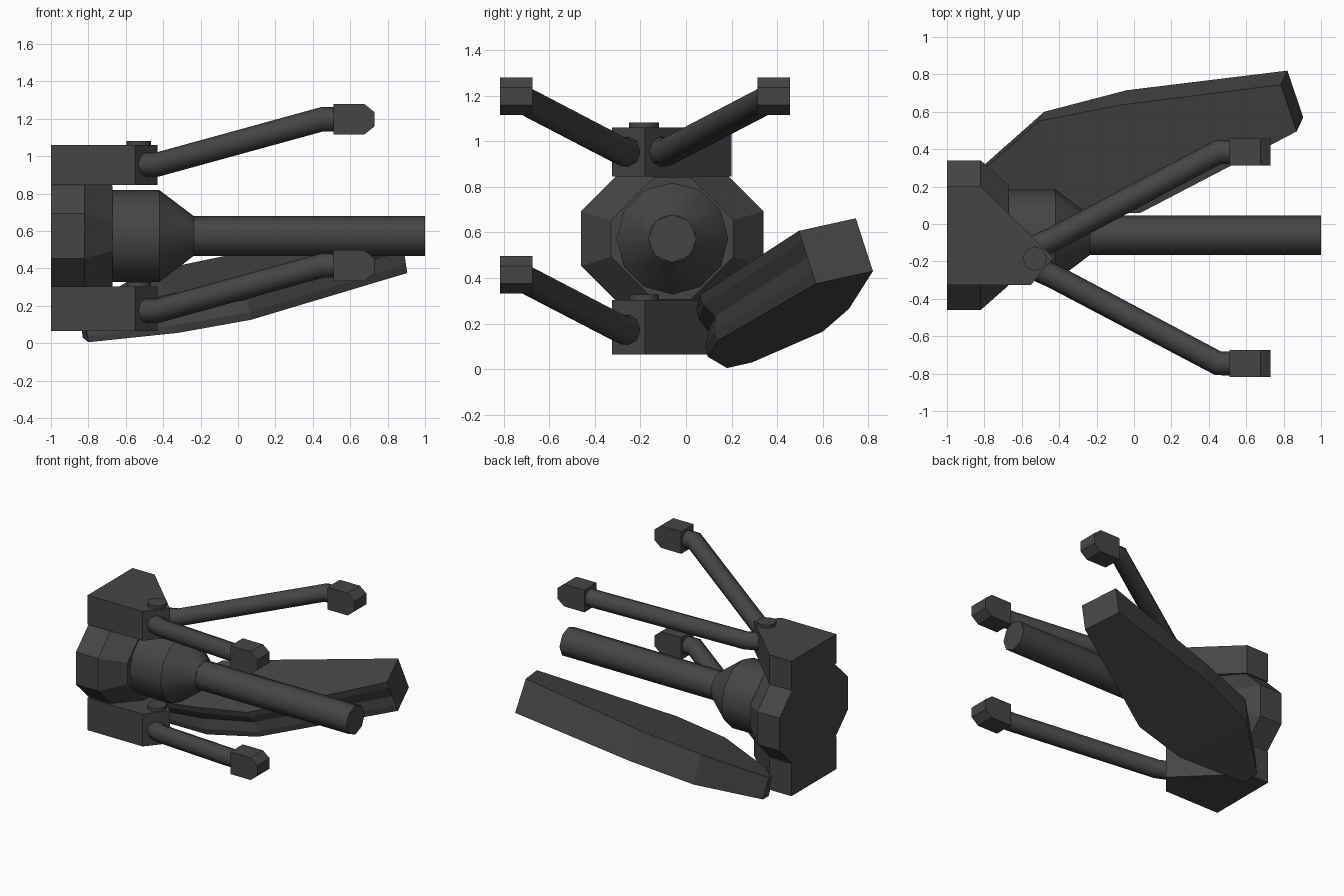
import bpy, math
from mathutils import Vector

cube = bpy.data.objects.get("Cube")
if cube:
    bpy.data.objects.remove(cube, do_unlink=True)

metal = bpy.data.materials.new("dark_grey_metal")
metal.use_nodes = True
metal.diffuse_color = (0.06, 0.06, 0.06, 1)
metal.node_tree.nodes["Principled BSDF"].inputs["Base Color"].default_value = (0.06, 0.06, 0.06, 1)

CY, CZ = -0.06, 0.573      # gun axis
PIVOT_Y = -0.18            # arm mirror line
DROP = 0.782               # lower mount offset


def loft(name, rings, smooth=None):
    """Skin matching rings of points and cap both ends."""
    n = len(rings[0])
    verts = [tuple(p) for ring in rings for p in ring]
    faces = [list(range(n)), list(range((len(rings) - 1) * n, len(rings) * n))]
    for r in range(len(rings) - 1):
        for i in range(n):
            j = (i + 1) % n
            faces.append([r * n + i, r * n + j, (r + 1) * n + j, (r + 1) * n + i])
    mesh = bpy.data.meshes.new(name)
    mesh.from_pydata(verts, [], faces)
    mesh.materials.append(metal)
    obj = bpy.data.objects.new(name, mesh)
    bpy.context.collection.objects.link(obj)
    bpy.ops.object.select_all(action='DESELECT')
    obj.select_set(True)
    bpy.context.view_layer.objects.active = obj
    bpy.ops.object.mode_set(mode='EDIT')
    bpy.ops.mesh.select_all(action='SELECT')
    bpy.ops.mesh.normals_make_consistent(inside=False)
    bpy.ops.object.mode_set(mode='OBJECT')
    if smooth:
        bpy.ops.object.shade_smooth_by_angle(angle=math.radians(smooth))
    return obj


def circle_x(x, r, n):
    return [(x, CY + r * math.cos(math.tau * i / n), CZ + r * math.sin(math.tau * i / n))
            for i in range(n)]


def prism_z(name, outline, z0, z1, smooth=None):
    loft(name, [[(x, y, z) for x, y in outline] for z in (z0, z1)], smooth)


# Octagonal base with a chamfered front
OCT = [(0.4, -0.12), (0.4, 0.12), (0.12, 0.4), (-0.12, 0.4),
       (-0.4, 0.12), (-0.4, -0.12), (-0.12, -0.4), (0.12, -0.4)]
loft("base", [[(x, CY + y * s, CZ + z * s) for y, z in OCT]
              for x, s in ((-1, 1), (-0.82, 1), (-0.67, 0.67))])

# Gun housing and barrel
loft("gun_housing", [circle_x(x, r, 12) for x, r in
                     ((-0.72, 0.245), (-0.42, 0.245), (-0.235, 0.105))], 35)
loft("barrel", [circle_x(x, 0.106, 8) for x in (-0.3, 1)], 50)


# Arm: bent tube with a chamfered block on the tip
def arm(name, side, dz):
    path = [(-0.54, 0.05, 0.955), (-0.43, 0.1, 0.955), (0.45, 0.565, 1.197), (0.54, 0.565, 1.197)]
    curve = bpy.data.curves.new(name, 'CURVE')
    curve.dimensions = '3D'
    curve.bevel_depth = 0.065
    curve.bevel_resolution = 2
    curve.use_fill_caps = True
    spline = curve.splines.new('POLY')
    spline.points.add(len(path) - 1)
    for point, (x, y, z) in zip(spline.points, path):
        point.co = (x, PIVOT_Y + side * y, z - dz, 1)
    spline.use_smooth = True
    curve.materials.append(metal)
    bpy.context.collection.objects.link(bpy.data.objects.new(name, curve))
    loft(name + "_tip", [[(x, PIVOT_Y + side * 0.565 + y, 1.197 - dz + z)
                          for y, z in ((-0.072, -h), (0.072, -h), (0.072, h), (-0.072, h))]
                         for x, h in ((0.51, 0.082), (0.675, 0.082), (0.73, 0.038))])


# Mount blocks with hinge pins
MOUNT = [(-1, 0.2), (-0.82, 0.2), (-0.43, -0.18), (-0.55, -0.325), (-1, -0.325)]
PIN = [(-0.53 + 0.066 * math.cos(math.tau * i / 8), -0.185 + 0.066 * math.sin(math.tau * i / 8))
       for i in range(8)]
prism_z("upper_mount", MOUNT, 0.845, 1.06)
prism_z("lower_mount", MOUNT, 0.065, 0.303)
for label, dz in (("upper", 0), ("lower", DROP - 0.027)):
    prism_z(label + "_pin", PIN, 1.0 - dz, 1.082 - dz, 50)

arm("upper_left_arm", 1, 0)
arm("upper_right_arm", -1, 0)
arm("lower_right_arm", -1, DROP)

# Bent shield: outer and inner lower edges, thickness and side groove depth
STATIONS = [
    ((-0.83, 0.29, 0.03), (-0.8, 0.18, 0.005), (-0.02, -0.04, 0.15), 0.01),
    ((-0.48, 0.6, 0.165), (-0.32, 0.095, 0.055), (-0.03, -0.05, 0.21), 0.03),
    ((-0.04, 0.715, 0.265), (0.07, 0.14, 0.125), (-0.035, -0.08, 0.2), 0.03),
    ((0.82, 0.82, 0.43), (0.905, 0.57, 0.375), (-0.035, -0.075, 0.232), 0),
]
rings = []
for outer, inner, thick, groove in STATIONS:
    c, d, t = Vector(outer), Vector(inner), Vector(thick)
    across = (c - d).normalized()
    rings.append([c, d, d + t * 0.2, d + t * 0.5 + across * groove, d + t * 0.8, d + t, c + t])
loft("shield", rings)
